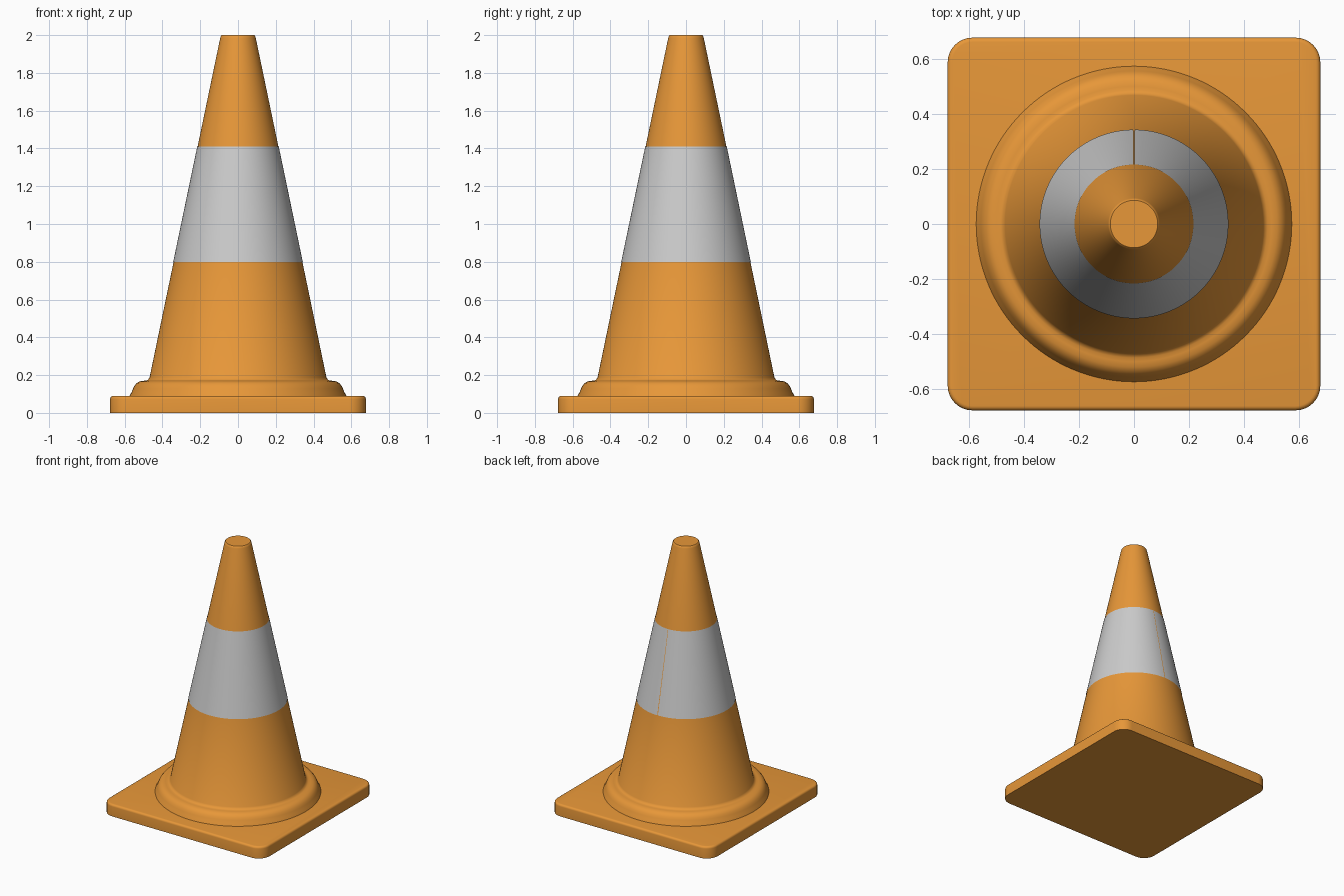
import bpy, bmesh, math

if "Cube" in bpy.data.objects:
    bpy.data.objects.remove(bpy.data.objects["Cube"])

orange = bpy.data.materials.new("orange_plastic")
orange.diffuse_color = (0.8, 0.31, 0.04, 1)
orange.use_nodes = True
orange.node_tree.nodes["Principled BSDF"].inputs["Base Color"].default_value = orange.diffuse_color


def finish(name, bm, mat=None):
    bmesh.ops.recalc_face_normals(bm, faces=bm.faces)
    me = bpy.data.meshes.new(name)
    bm.to_mesh(me)
    bm.free()
    ob = bpy.data.objects.new(name, me)
    bpy.context.collection.objects.link(ob)
    if mat:
        me.materials.append(mat)
    bpy.ops.object.select_all(action='DESELECT')
    ob.select_set(True)
    bpy.context.view_layer.objects.active = ob
    bpy.ops.object.shade_smooth_by_angle(angle=math.radians(35))
    return ob


def loft(name, outlines, closed=True, caps=True, mat=None):
    """Skin a stack of equal-length outlines of 3D points."""
    bm = bmesh.new()
    rings = [[bm.verts.new(p) for p in o] for o in outlines]
    n = len(rings[0])
    for a, b in zip(rings, rings[1:]):
        for i in range(n if closed else n - 1):
            j = (i + 1) % n
            bm.faces.new((a[i], a[j], b[j], b[i]))
    if caps:
        bm.faces.new(rings[0])
        bm.faces.new(rings[-1])
    return finish(name, bm, mat)


def circle(r, z, angles):
    return [(r * math.cos(a), r * math.sin(a), z) for a in angles]


def rounded_square(half, radius, z, steps=8):
    c = half - radius
    pts = []
    for q in range(4):
        mid = math.pi / 4 + q * math.pi / 2
        cx, cy = math.copysign(c, math.cos(mid)), math.copysign(c, math.sin(mid))
        for s in range(steps + 1):
            a = (q + s / steps) * math.pi / 2
            pts.append((cx + radius * math.cos(a), cy + radius * math.sin(a), z))
    return pts


def cone_radius(z):
    return 0.47 - (z - 0.18) * 0.2083


# Square foot with rounded corners and a softened top edge
foot = [(0.677, 0.0), (0.677, 0.074)]
foot += [(0.661 + 0.016 * math.cos(t), 0.074 + 0.016 * math.sin(t))
         for t in (math.pi / 8 * k for k in range(1, 5))]
loft("base_plate", [rounded_square(h, h - 0.587, z) for h, z in foot], mat=orange)

# Collar and tapered body turned as one piece
N = 128
around = [2 * math.pi * i / N for i in range(N)]
profile = [(0.575, 0.085), (0.572, 0.094), (0.564, 0.108), (0.556, 0.128), (0.548, 0.144),
           (0.536, 0.158), (0.520, 0.167), (0.500, 0.170), (0.486, 0.171),
           (0.476, 0.176), (0.468, 0.188)]
profile += [(cone_radius(z), z) for z in (0.8, 1.41, 1.985)]
profile += [(0.091, 1.995), (0.086, 2.0)]
loft("cone_body", [circle(r, z, around) for r, z in profile], mat=orange)

# Reflective sleeve, with its narrow seam left open at the back
gap = 0.008
wrap = [math.pi / 2 + gap + (2 * math.pi - 2 * gap) * i / N for i in range(N + 1)]
sleeve = [(cone_radius(z) + 0.002, z) for z in (0.8, 1.41)]
loft("reflective_band", [circle(r, z, wrap) for r, z in sleeve], closed=False, caps=False)
